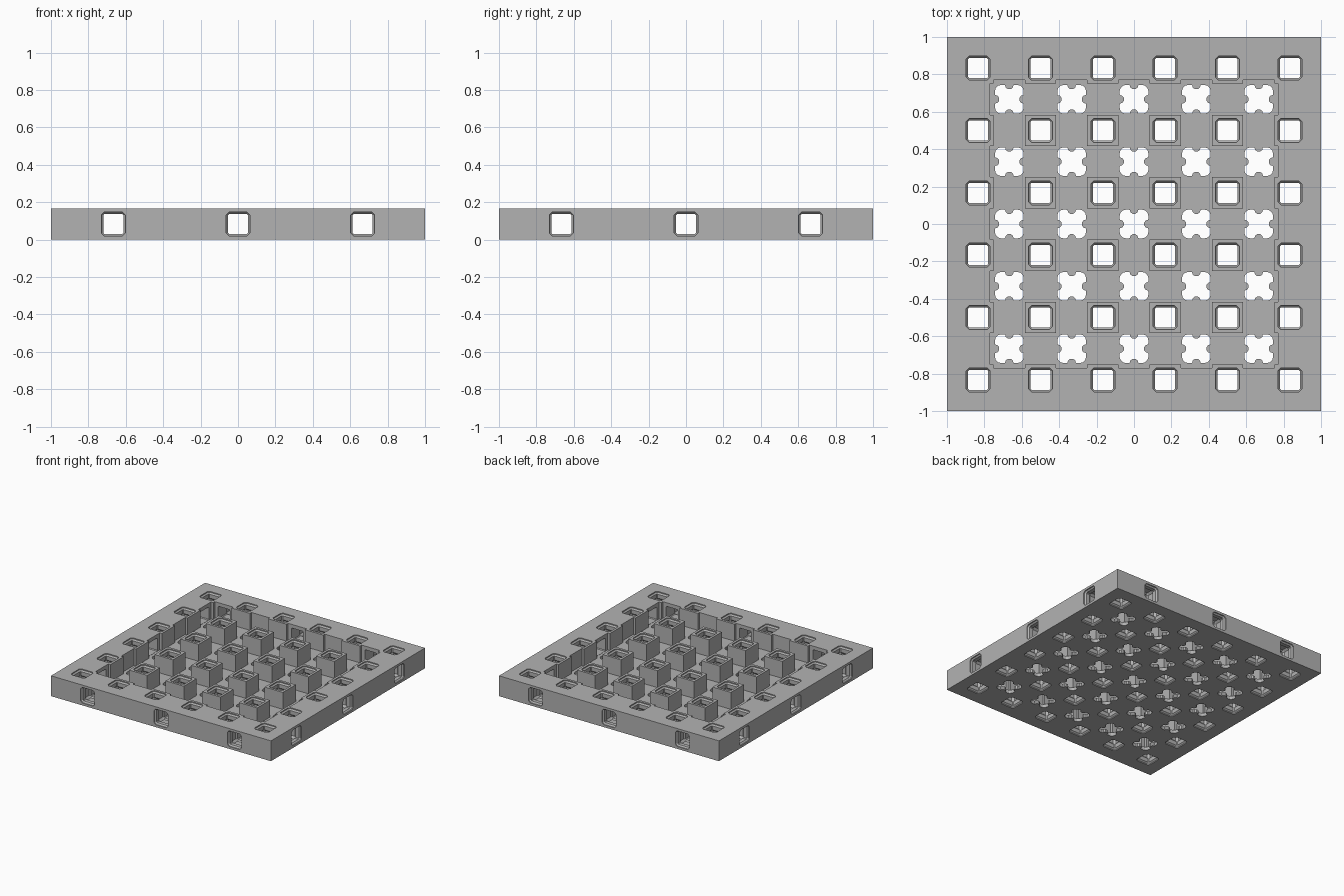
import bpy, bmesh, math

if "Cube" in bpy.data.objects:
    bpy.data.objects.remove(bpy.data.objects["Cube"])

H = 0.167          # plate thickness
FLOOR = 0.028      # floor of the recess
P = 1 / 3          # hole spacing
grey = bpy.data.materials.new("mid_grey")
grey.diffuse_color = (0.45, 0.45, 0.45, 1)
grey.use_nodes = True
grey.node_tree.nodes["Principled BSDF"].inputs["Base Color"].default_value = grey.diffuse_color


def new_object(name, bm):
    bmesh.ops.recalc_face_normals(bm, faces=bm.faces[:])
    me = bpy.data.meshes.new(name)
    bm.to_mesh(me)
    bm.free()
    me.materials.append(grey)
    ob = bpy.data.objects.new(name, me)
    bpy.context.collection.objects.link(ob)
    return ob


def add_box(bm, x0, x1, y0, y1, z0, z1):
    loft(bm, [[(x0, y0, z0), (x1, y0, z0), (x1, y1, z0), (x0, y1, z0)],
              [(x0, y0, z1), (x1, y0, z1), (x1, y1, z1), (x0, y1, z1)]])


def loft(bm, rings):
    rows = [[bm.verts.new(p) for p in r] for r in rings]
    n = len(rows[0])
    for a, b in zip(rows, rows[1:]):
        for i in range(n):
            j = (i + 1) % n
            bm.faces.new((a[i], a[j], b[j], b[i]))
    bm.faces.new(rows[0][::-1])
    bm.faces.new(rows[-1])


def chamfered_square(h, c=0.016):
    k = h - c
    return [(h, -k), (h, k), (k, h), (-k, h), (-h, k), (-h, -k), (-k, -h), (k, -h)]


def clover():
    # quarter outline: rounded lobe, then a round bump inwards on the axis
    pts = []
    r, c, br, bc = 0.034, 0.043, 0.023, 0.076
    for q in range(4):
        quarter = [(c + r * math.cos(math.radians(a)), c + r * math.sin(math.radians(a)))
                   for a in (0, 30, 60, 90)]
        quarter += [(br * math.cos(math.radians(a)), bc + br * math.sin(math.radians(a)))
                    for a in (0, -35, -70, -110, -145, -180)]
        for x, y in quarter:
            for _ in range(q):
                x, y = -y, x
            pts.append((x, y))
    return pts


def cut(target, bm):
    cutter = new_object("cutter", bm)
    cutter.hide_render = True
    mod = target.modifiers.new("cut", "BOOLEAN")
    mod.operation = "DIFFERENCE"
    mod.solver = "EXACT"
    mod.object = cutter
    bpy.context.view_layer.objects.active = target
    bpy.ops.object.modifier_apply(modifier=mod.name)
    bpy.data.objects.remove(cutter)


# square plate
bm = bmesh.new()
add_box(bm, -1, 1, -1, 1, 0, H)
plate = new_object("grid_plate", bm)

# crossing channels, leaving square posts
for swap in (False, True):
    bm = bmesh.new()
    for k in range(-2, 3):
        a, b = k * P - P / 4, k * P + P / 4
        if swap:
            add_box(bm, a, b, -0.77, 0.77, FLOOR, 0.3)
        else:
            add_box(bm, -0.77, 0.77, a, b, FLOOR, 0.3)
    cut(plate, bm)

# square sockets through posts and border, with an inner groove
profile = [(-0.01, 0.064), (0.008, 0.064), (0.018, 0.0535), (0.05, 0.0535), (0.06, 0.062),
           (0.107, 0.062), (0.117, 0.0535), (0.149, 0.0535), (0.159, 0.064), (0.177, 0.064)]
bm = bmesh.new()
for i in range(6):
    for j in range(6):
        cx, cy = (i - 2.5) * P, (j - 2.5) * P
        loft(bm, [[(cx + x, cy + y, z) for x, y in chamfered_square(h, 0.016 if h > 0.06 else 0.006)]
                  for z, h in profile])
cut(plate, bm)

# four-lobed holes in the floor
bm = bmesh.new()
for i in range(-2, 3):
    for j in range(-2, 3):
        loft(bm, [[(i * P + x, j * P + y, z) for x, y in clover()] for z in (-0.05, 0.06)])
cut(plate, bm)

# sockets through the side walls, three per side
side = [(-0.01, 0.064), (0.008, 0.064), (0.018, 0.0535), (0.05, 0.0535), (0.06, 0.062),
        (0.107, 0.062), (0.117, 0.0535), (0.245, 0.0535)]
bm = bmesh.new()
for q in range(4):
    for k in (-2, 0, 2):
        rings = []
        for d, h in side:
            ring = []
            for u, v in chamfered_square(h, 0.016 if h > 0.06 else 0.006):
                x, y = 1 - d, k * P + u
                for _ in range(q):
                    x, y = -y, x
                ring.append((x, y, H / 2 + v))
            rings.append(ring)
        loft(bm, rings)
cut(plate, bm)
